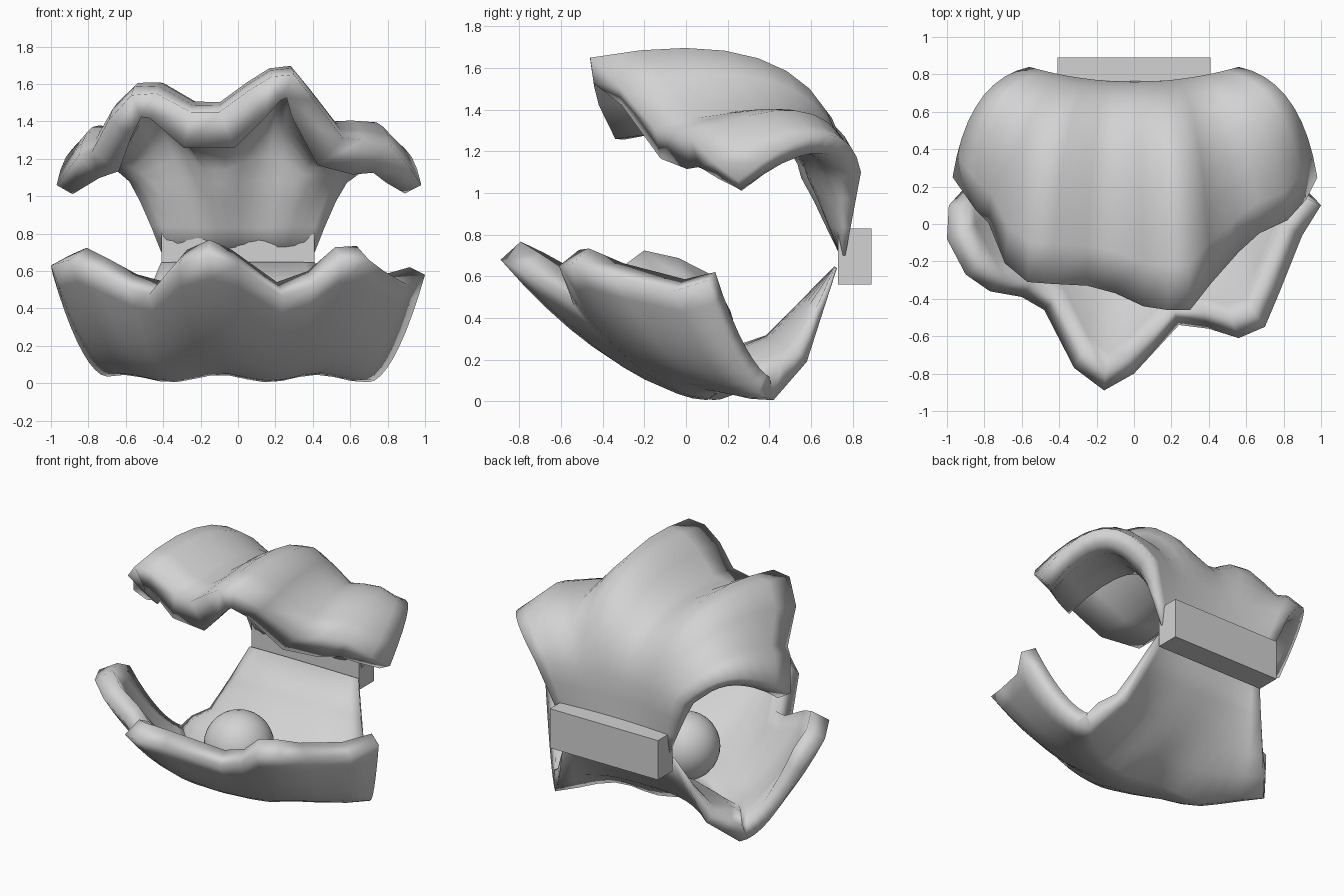
import bpy
import math
from mathutils import Vector

cube = bpy.data.objects.get("Cube")
if cube:
    bpy.data.objects.remove(cube, do_unlink=True)

grey = bpy.data.materials.new("plain_grey")
grey.use_nodes = True
grey.diffuse_color = (0.65, 0.65, 0.65, 1)
grey.node_tree.nodes["Principled BSDF"].inputs["Base Color"].default_value = (0.65, 0.65, 0.65, 1)

STEPS = 9  # rows between the base of a shell and its wavy rim


def lower_rib(s, rim):
    """Points of one rib, from the hinge down, along the floor and up to the rim."""
    side = abs(s) ** 3
    hinge = Vector((0.41 * s, 0.725, 0.64))
    heel = Vector((0.56 * s, 0.45 + 0.13 * side, 0.25 - 0.06 * side))
    base = Vector((0.7 * s, 0.1 + 0.32 * side, 0.025 + 0.02 * math.cos(8.5 * (s + 0.14))))
    rib = [hinge, hinge.lerp(heel, 0.5), heel, heel.lerp(base, 0.5)]
    for k in range(STEPS + 1):
        t = k / STEPS
        p = base.lerp(rim, t)
        p.z = base.z + (rim.z - base.z) * t ** 1.8
        rib.append(p)
    return rib


def upper_rib(s, rim):
    """Points of one rib, from the hinge up the back wall and over to the rim."""
    hinge = Vector((0.41 * s, 0.765, 0.7))
    base = Vector((0.56 * s, 0.76 + 0.08 * s * s, 1.1))
    ctrl = Vector((0.2 * base.x + 0.8 * rim.x, 0.68 + 0.09 * s * s, rim.z + 0.2 + 0.22 * s * s))
    rib = [hinge, hinge.lerp(base, 0.33), hinge.lerp(base, 0.67)]
    for k in range(STEPS + 1):
        t = k / STEPS
        rib.append(base.lerp(ctrl, t).lerp(ctrl.lerp(rim, t), t))
    return rib


def make_shell(name, rim, rib_func, walls, flip):
    n = len(rim)
    ribs = [rib_func(2 * i / (n - 1) - 1, Vector(p)) for i, p in enumerate(rim)]
    rows = len(ribs[0])
    verts = [p for rib in ribs for p in rib]
    faces = []
    for i in range(n - 1):
        for j in range(rows - 1):
            a, b = i * rows + j, (i + 1) * rows + j
            quad = (a, b, b + 1, a + 1)
            faces.append(quad[::-1] if flip else quad)
    mesh = bpy.data.meshes.new(name)
    mesh.from_pydata(verts, [], faces)
    mesh.materials.append(grey)
    for poly in mesh.polygons:
        poly.use_smooth = True
    obj = bpy.data.objects.new(name, mesh)
    bpy.context.collection.objects.link(obj)
    # each rib has its own wall thickness, thinning out towards the hinge
    thickest = max(walls)
    group = obj.vertex_groups.new(name="wall")
    for i, wall in enumerate(walls):
        for j in range(rows):
            group.add([i * rows + j], wall / thickest * min(1, 0.12 + 0.3 * j), "REPLACE")
    solid = obj.modifiers.new("wall", "SOLIDIFY")
    solid.thickness = thickest
    solid.offset = -1
    solid.vertex_group = "wall"
    return obj


# Wavy rims, from the -x end round the front to the +x end
lower_rim = [
    (-.99, .1, .58), (-1, -.08, .63), (-.9, -.27, .66), (-.77, -.36, .6),
    (-.6, -.39, .51), (-.48, -.46, .47), (-.32, -.77, .63), (-.16, -.89, .68),
    (0, -.8, .63), (.24, -.54, .46), (.4, -.56, .52), (.56, -.61, .65),
    (.7, -.55, .66), (.78, -.36, .6), (.9, -.06, .53), (1, .1, .58)]
upper_rim = [
    (-.97, .25, 1.06), (-.85, .08, 1.22), (-.78, .01, 1.24), (-.69, -.21, 1.41),
    (-.57, -.31, 1.54), (-.44, -.32, 1.55), (-.25, -.33, 1.45), (-.1, -.37, 1.45),
    (.05, -.44, 1.56), (.18, -.46, 1.64), (.3, -.46, 1.65), (.41, -.32, 1.51),
    (.56, -.15, 1.31), (.67, -.05, 1.3), (.82, .02, 1.27), (.92, .13, 1.15),
    (.98, .25, 1.06)]

lower_walls = [0.1] + [0.13] * 14 + [0.1]
upper_walls = [.1, .17, .18, .15, .13, .14, .2, .21, .17, .14, .13, .15, .2, .2, .18, .15, .1]

make_shell("lower_shell", lower_rim, lower_rib, lower_walls, False)
make_shell("upper_shell", upper_rim, upper_rib, upper_walls, True)

# Hinge block
bpy.ops.mesh.primitive_cube_add(size=1, location=(0, 0.81, 0.695))
hinge = bpy.context.object
hinge.name = "hinge_block"
hinge.scale = (0.82, 0.16, 0.27)
hinge.data.materials.append(grey)

# Pearl
bpy.ops.mesh.primitive_uv_sphere_add(segments=32, ring_count=16, radius=0.22, location=(0, 0.01, 0.35))
pearl = bpy.context.object
pearl.name = "pearl"
bpy.ops.object.shade_smooth()
pearl.data.materials.append(grey)
